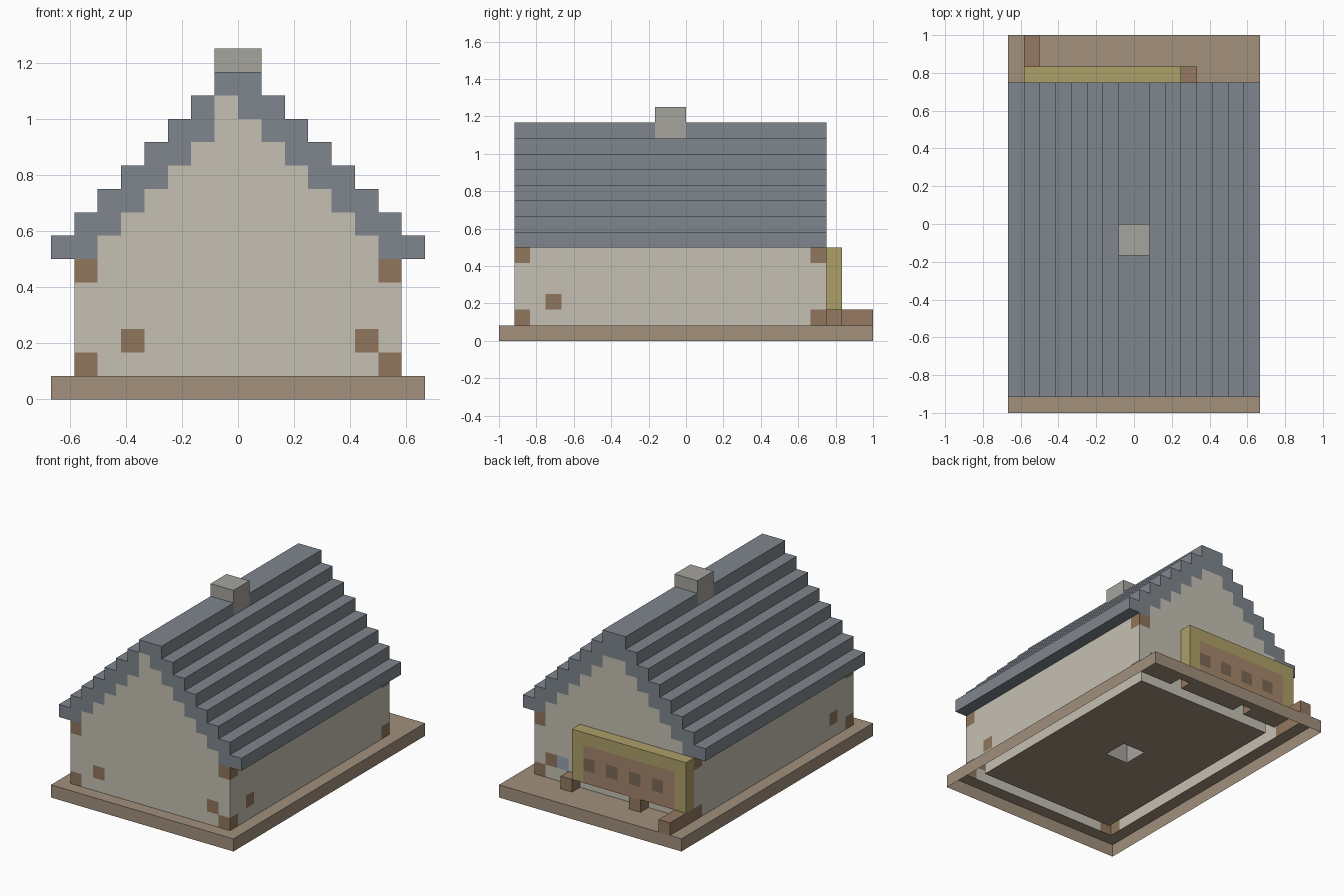
import bpy, bmesh
from mathutils import Vector

if "Cube" in bpy.data.objects:
    bpy.data.objects.remove(bpy.data.objects["Cube"])

U = 1 / 12          # block size
cells = {}          # block -> part name; later parts replace earlier ones


def fill(part, x, y, z):
    """Fill the block range [x0,x1) x [y0,y1) x [z0,z1)."""
    for i in range(*x):
        for j in range(*y):
            for k in range(*z):
                cells[i, j, k] = part


# Base slab
fill("base", (-8, 8), (-12, 12), (0, 1))

# Hollow walls, one block thick
for x in (-7, 6):
    fill("walls", (x, x + 1), (-11, 9), (1, 6))
for y in (-11, 8):
    fill("walls", (-7, 7), (y, y + 1), (1, 6))
    # Stepped gables
    for x in range(-6, 6):
        step = x if x < 0 else -x - 1
        fill("walls", (x, x + 1), (y, y + 1), (6, 13 + step + 1))

# Stepped roof, mirrored about the ridge
for s in range(8):
    bottom = max(6, 12 - s)
    for x in (s, -s - 1):
        fill("roof", (x, x + 1), (-11, 9), (bottom, 14 - s))
cells[-1, -11, 12] = "walls"

# Chimney running from floor to above the ridge
fill("chimney", (-1, 1), (-2, 0), (1, 15))

# Timber corner blocks and scattered wall blocks
for x in (-7, 6):
    for y in (-11, 8):
        for z in (1, 5):
            cells[x, y, z] = "timber"
    cells[x, -9, 2] = "timber"
for x, y in ((-5, -11), (5, -11), (5, 8)):
    cells[x, y, 2] = "timber"
cells[4, 8, 2] = "window"

# Framed board on the back wall
fill("board_frame", (-7, 3), (9, 10), (2, 6))
fill("board_panel", (-6, 2), (9, 10), (2, 5))
for x in (1, -1, -3, -5):
    fill("board_insets", (x, x + 1), (9, 10), (3, 4))

# Board legs and the post on the terrace
for x in (3, -3):
    fill("legs", (x, x + 1), (9, 10), (1, 2))
fill("legs", (-7, -6), (9, 12), (1, 2))

COLORS = {
    "base": (0.36, 0.28, 0.20), "walls": (0.56, 0.53, 0.45),
    "roof": (0.21, 0.24, 0.27), "chimney": (0.38, 0.37, 0.34),
    "timber": (0.28, 0.18, 0.11), "window": (0.30, 0.36, 0.45),
    "board_frame": (0.42, 0.35, 0.14), "board_panel": (0.38, 0.24, 0.15),
    "board_insets": (0.20, 0.14, 0.09), "legs": (0.30, 0.19, 0.12),
}


def build(part, color):
    """Make one object from the exposed faces of a part's blocks."""
    bm = bmesh.new()
    for c, owner in cells.items():
        if owner != part:
            continue
        for axis in range(3):
            for side in (-1, 1):
                n = list(c)
                n[axis] += side
                # Skip touching faces and the open underside
                if tuple(n) in cells or n[2] < 0:
                    continue
                a, b = (axis + 1) % 3, (axis + 2) % 3
                quad = []
                for da, db in ((0, 0), (1, 0), (1, 1), (0, 1))[::side]:
                    p = Vector(c)
                    p[axis] += side > 0
                    p[a] += da
                    p[b] += db
                    quad.append(bm.verts.new(p * U))
                bm.faces.new(quad)
    bmesh.ops.remove_doubles(bm, verts=bm.verts, dist=0.001)
    mesh = bpy.data.meshes.new(part)
    bm.to_mesh(mesh)
    bm.free()
    mat = bpy.data.materials.new(part)
    mat.diffuse_color = (*color, 1)
    mat.use_nodes = True
    mat.node_tree.nodes["Principled BSDF"].inputs["Base Color"].default_value = mat.diffuse_color
    mesh.materials.append(mat)
    bpy.context.collection.objects.link(bpy.data.objects.new(part, mesh))


for name, rgb in COLORS.items():
    build(name, rgb)
